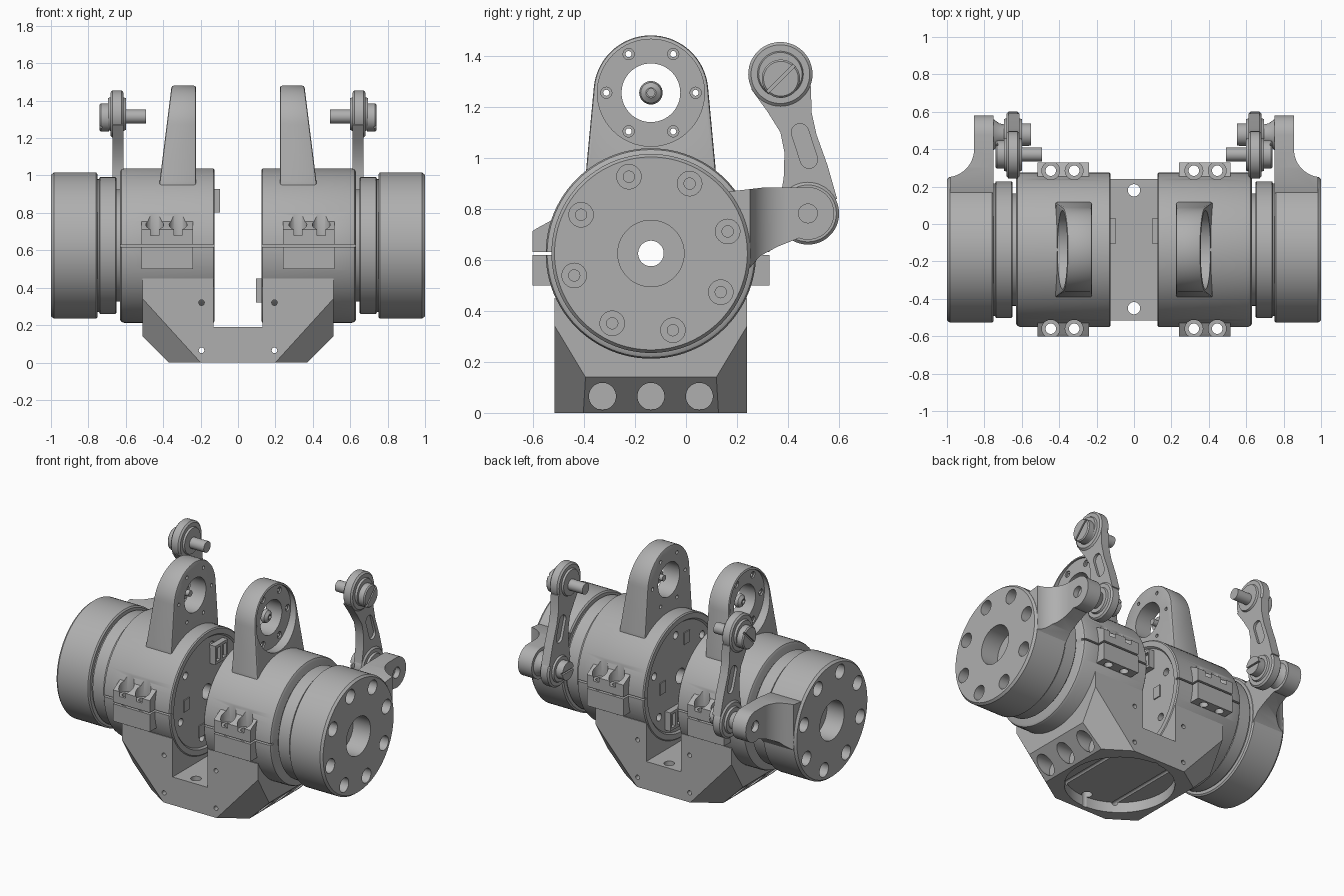
import bpy, bmesh, math
from mathutils import Matrix, Vector

cube = bpy.data.objects.get("Cube")
if cube:
    bpy.data.objects.remove(cube, do_unlink=True)

metal = bpy.data.materials.new("metal_grey")
metal.use_nodes = True
metal.diffuse_color = (0.43, 0.43, 0.43, 1)
metal.node_tree.nodes["Principled BSDF"].inputs["Base Color"].default_value = (0.43, 0.43, 0.43, 1)

AY, AZ = -0.1375, 0.625      # motor axis
BZ = 1.255                   # bracket eye height
parts, left_parts = [], []


def finish(name, bm, weld=True):
    if weld:
        bmesh.ops.remove_doubles(bm, verts=bm.verts, dist=1e-5)
    bmesh.ops.recalc_face_normals(bm, faces=bm.faces)
    mesh = bpy.data.meshes.new(name)
    bm.to_mesh(mesh)
    bm.free()
    mesh.materials.append(metal)
    ob = bpy.data.objects.new(name, mesh)
    bpy.context.scene.collection.objects.link(ob)
    return ob


def orient(axis, t, a, b):
    return {"X": (t, a, b), "Y": (b, t, a), "Z": (a, b, t)}[axis]


def lathe(name, profile, centres, axis="X", n=64):
    """Revolve a closed (along, radius) profile about one or more centres."""
    bm = bmesh.new()
    for ca, cb in centres:
        rings = []
        for t, r in profile:
            rings.append([bm.verts.new(orient(axis, t, ca + r * math.cos(math.tau * i / n),
                                              cb + r * math.sin(math.tau * i / n))) for i in range(n)])
        for k, (t, r) in enumerate(profile):
            j = (k + 1) % len(profile)
            if r == 0 and profile[j][1] == 0:
                continue
            for i in range(n):
                m = (i + 1) % n
                bm.faces.new((rings[k][i], rings[k][m], rings[j][m], rings[j][i]))
    return finish(name, bm)


def rod(name, t0, t1, r, centres, axis="X", n=32):
    return lathe(name, [(t0, 0), (t0, r), (t1, r), (t1, 0)], centres, axis, n)


def prism(name, outline, t0, t1, axis="X", planes=()):
    """Extrude an outline, then slice it with (point, normal) planes."""
    bm = bmesh.new()
    lo = [bm.verts.new(orient(axis, t0, a, b)) for a, b in outline]
    hi = [bm.verts.new(orient(axis, t1, a, b)) for a, b in outline]
    bm.faces.new(lo)
    bm.faces.new(hi)
    for i in range(len(lo)):
        j = (i + 1) % len(lo)
        bm.faces.new((lo[i], lo[j], hi[j], hi[i]))
    for point, normal in planes:
        res = bmesh.ops.bisect_plane(bm, geom=bm.verts[:] + bm.edges[:] + bm.faces[:],
                                     plane_co=point, plane_no=normal, clear_outer=True)
        edges = [e for e in res["geom_cut"] if isinstance(e, bmesh.types.BMEdge)]
        bmesh.ops.holes_fill(bm, edges=edges, sides=0)
    return finish(name, bm)


def box(name, x0, x1, y0, y1, z0, z1):
    return prism(name, [(y0, z0), (y1, z0), (y1, z1), (y0, z1)], x0, x1)


def combine(ob, *others, op="DIFFERENCE"):
    for other in others:
        mod = ob.modifiers.new("cut", "BOOLEAN")
        mod.operation, mod.solver, mod.object = op, "EXACT", other
        bpy.context.view_layer.objects.active = ob
        bpy.ops.object.modifier_apply(modifier=mod.name)
        bpy.data.objects.remove(other, do_unlink=True)
    return ob


def arc(ca, cb, r, a0, a1, n=20):
    angles = [math.radians(a0 + (a1 - a0) * i / n) for i in range(n + 1)]
    return [(ca + r * math.cos(a), cb + r * math.sin(a)) for a in angles]


def circle_of(n, r, start=0, y=AY, z=AZ):
    return arc(y, z, r, start, start + 360, n)[:-1]


# Base: saddle block with a central channel and sliced corners
half = [(0.37, 0), (0.51, 0.14), (0.51, 0.45), (0.13, 0.45), (0.13, 0.19)]
outline = [(z, x) for x, z in half] + [(z, -x) for x, z in reversed(half)]
corners = [((0.2 * sx, AY + 0.3775 * sy, 0), Vector((0.55 * sx, 0.83 * sy, -0.5)))
           for sx in (1, -1) for sy in (1, -1)]
base = prism("base_block", outline, AY - 0.3775, AY + 0.3775, "Y", corners)
combine(base, rod("saddle", -0.7, 0.7, 0.411, [(AY, AZ)], n=64),
        rod("recess", -0.1, 0.07, 0.34, [(0, AY)], "Z", 64),
        rod("floor_holes", -0.1, 0.3, 0.033, [(0, 0.18), (0, -0.45)], "Z"),
        rod("face_holes", -0.8, 0.5, 0.015, [(z, x) for z in (0.065, 0.32) for x in (0.195, -0.195)], "Y", 16))
for s in (1, -1):
    combine(base, rod("side_bores", 0.36 * s, 0.7 * s, 0.053,
                      [(AY + d, 0.065) for d in (-0.19, 0, 0.19)]))
parts.append(base)

# Motor housing with clamp ears, split line and bolt pockets
housing = lathe("housing", [(0.137, 0.05), (0.137, 0.36), (0.125, 0.37), (0.125, 0.405), (0.132, 0.4125),
                            (0.61, 0.4125), (0.624, 0.407), (0.632, 0.393), (0.632, 0.05)], [(AY, AZ)], n=96)
for s in (1, -1):
    ear = [(AY + s * d, z) for d, z in
           [(0.465, 0.5), (0.465, 0.712), (0.45, 0.722), (0.39, 0.755), (0.25, 0.755), (0.25, 0.5)]]
    combine(housing, prism("ear", ear, 0.24, 0.515), op="UNION")
ear_bolts = [(x, AY + s * 0.4225) for x in (0.32, 0.445) for s in (1, -1)]
combine(housing,
        lathe("pockets", [(0.4, 0), (0.4, 0.028), (0.68, 0.028), (0.68, 0.048), (0.9, 0.048), (0.9, 0)],
              ear_bolts, "Z", 32),
        box("front_split", 0.1, 0.7, -0.8, AY - 0.39, 0.618, 0.63),
        box("back_split", 0.1, 0.7, AY + 0.39, 0.6, 0.618, 0.63),
        rod("face_holes", 0.1, 0.2, 0.025, circle_of(6, 0.3, 20)))
left_parts.append(housing)

# Upright bracket with a sloping outer face and bored eye
outline = arc(AY, BZ, 0.225, 4, 176, 36) + [(-0.39, 0.97), (-0.395, 0.9), (0.12, 0.9), (0.115, 0.97)]
bracket = prism("bracket", outline, 0.225, 0.45,
                planes=[((0.355, 0, 1.48), Vector((0.44, 0, 0.055)))])
bev = bracket.modifiers.new("soft_edge", "BEVEL")
bev.width, bev.segments, bev.limit_method, bev.angle_limit = 0.01, 2, "ANGLE", math.radians(50)
bpy.context.view_layer.objects.active = bracket
bpy.ops.object.modifier_apply(modifier=bev.name)
combine(bracket, lathe("eye", [(0.1, 0), (0.1, 0.115), (0.345, 0.115), (0.345, 0.21), (0.6, 0.21), (0.6, 0)],
                       [(AY, BZ)]),
        lathe("screw_holes", [(0.1, 0), (0.1, 0.012), (0.335, 0.012), (0.335, 0.022), (0.5, 0.022), (0.5, 0)],
              circle_of(6, 0.175, 0, AY, BZ), n=16))
left_parts.append(bracket)

# Button screw in the bracket eye
button = lathe("eye_button", [(0.26, 0), (0.26, 0.02), (0.3, 0.02), (0.3, 0.046), (0.32, 0.04), (0.335, 0.02),
                              (0.335, 0)], [(AY, BZ)], n=32)
left_parts.append(combine(button, rod("hex_socket", 0.32, 0.4, 0.016, [(AY, BZ)], n=6)))

# Neck and stepped ring between housing and output disc
left_parts.append(lathe("neck", [(0.62, 0.05), (0.62, 0.3), (0.65, 0.3), (0.65, 0.36), (0.656, 0.366),
                                 (0.738, 0.366), (0.743, 0.355), (0.76, 0.355), (0.76, 0.05)], [(AY, AZ)], n=96))

# Output disc merged with its crank lug
JY, JZ = 0.478, 0.782
disc = lathe("output_disc", [(0.75, 0.05), (0.75, 0.38), (0.758, 0.39), (0.985, 0.39), (1, 0.378), (1, 0.13),
                             (0.87, 0.13), (0.87, 0.05)], [(AY, AZ)], n=96)
outline = [(0, 0.8), (0.17, 0.868), (0.3, 0.883)] + arc(JY, JZ, 0.103, 90, -110) + \
          [(0.36, 0.652), (0.29, 0.615), (0.235, 0.55), (0.1, 0.5)]
lug = prism("lug", outline, 0.752, 0.984)
flare = arc(1.005, 0.4, 0.15, 270, 180, 14)
combine(lug, prism("flare", [(1.2, 0.25)] + flare + [(0.855, 0.8), (1.2, 0.8)], 0, 1.5, "Z"))
combine(disc, lug, op="UNION")
combine(disc, lathe("bolt_holes", [(0.88, 0), (0.88, 0.022), (0.93, 0.022), (0.93, 0.048), (1.1, 0.048), (1.1, 0)],
                    circle_of(8, 0.313, 16), n=32),
        rod("pin_hole", 0.82, 1, 0.037, [(JY, JZ)]))
left_parts.append(disc)

# Link arm: waisted bar with a slot, and a joint ring at each end
UY, UZ = 0.37, 1.328
outline = [(0.49, 1.28), (0.492, 1.18), (0.512, 1.09), (0.555, 0.97), (0.592, 0.84), (JY, JZ), (0.365, 0.82),
           (0.383, 0.92), (0.386, 1.02), (0.37, 1.1), (0.32, 1.18), (0.255, 1.27), (UY, UZ)]
link = prism("link_bar", outline, 0.612, 0.672)
slot = arc(0.447, 1.1, 0.034, 18, 198, 10) + arc(0.482, 0.993, 0.034, 198, 378, 10)
combine(link, prism("outer_slot", slot, 0.655, 0.8), prism("inner_slot", slot, 0.5, 0.629))
left_parts.append(link)
ring = [(0.6, 0), (0.6, 0.085), (0.612, 0.09), (0.612, 0.115), (0.622, 0.126), (0.672, 0.126), (0.682, 0.115),
        (0.682, 0.09), (0.695, 0.085), (0.695, 0)]
left_parts.append(lathe("upper_joint", ring, [(UY, UZ)], n=48))
left_parts.append(lathe("lower_joint", [(t, r * 0.97) for t, r in ring], [(JY, JZ)], n=48))

# Joint screws and pins
head = lathe("upper_screw", [(0.69, 0), (0.69, 0.075), (0.733, 0.075), (0.74, 0.068), (0.74, 0)], [(0.372, 1.31)])
groove = box("groove", 0.728, 0.8, -0.1, 0.1, -0.006, 0.006)
groove.data.transform(Matrix.Translation((0, 0.372, 1.31)) @ Matrix.Rotation(math.radians(45), 4, "X"))
left_parts.append(combine(head, groove))
left_parts.append(rod("upper_pin", 0.492, 0.66, 0.037, [(0.372, 1.315)]))
head = rod("lower_screw", 0.55, 0.62, 0.06, [(JY, JZ)])
left_parts.append(combine(head, box("groove", 0.5, 0.562, 0.3, 0.6, JZ - 0.006, JZ + 0.006)))
left_parts.append(lathe("lower_pin", [(0.67, 0), (0.67, 0.05), (0.72, 0.06), (0.755, 0.085), (0.755, 0)],
                        [(JY, JZ)], n=32))

# Mirror every arm part to the other side
for ob in left_parts:
    mesh = ob.data.copy()
    mesh.transform(Matrix.Scale(-1, 4, (1, 0, 0)))
    mesh.flip_normals()
    twin = bpy.data.objects.new("right_" + ob.name, mesh)
    bpy.context.scene.collection.objects.link(twin)
    ob.name = "left_" + ob.name
    parts += [ob, twin]

# Sockets and small plates on the inner housing faces
for side, s, z in (("left", 1, 0.385), ("right", -1, 0.865)):
    socket = box(side + "_socket", 0.097 * s, 0.14 * s, -0.105, 0.03, z - 0.063, z + 0.063)
    for y in (-0.07, -0.005):
        combine(socket, box("slot", 0.08 * s, 0.12 * s, y - 0.022, y + 0.022, z - 0.045, z + 0.045))
    parts.append(socket)
    for k, (y, h) in enumerate(((-0.36, 0.62), (0.06, 0.62), (-0.2, 1.25 - z))):
        parts.append(box(f"{side}_plate_{k}", 0.13 * s, 0.14 * s, y - 0.03, y + 0.03, h - 0.04, h + 0.04))

# Smooth rounded surfaces, keep machined edges sharp
bpy.ops.object.select_all(action="DESELECT")
for ob in parts:
    ob.select_set(True)
bpy.context.view_layer.objects.active = parts[0]
bpy.ops.object.shade_smooth_by_angle(angle=math.radians(30))
